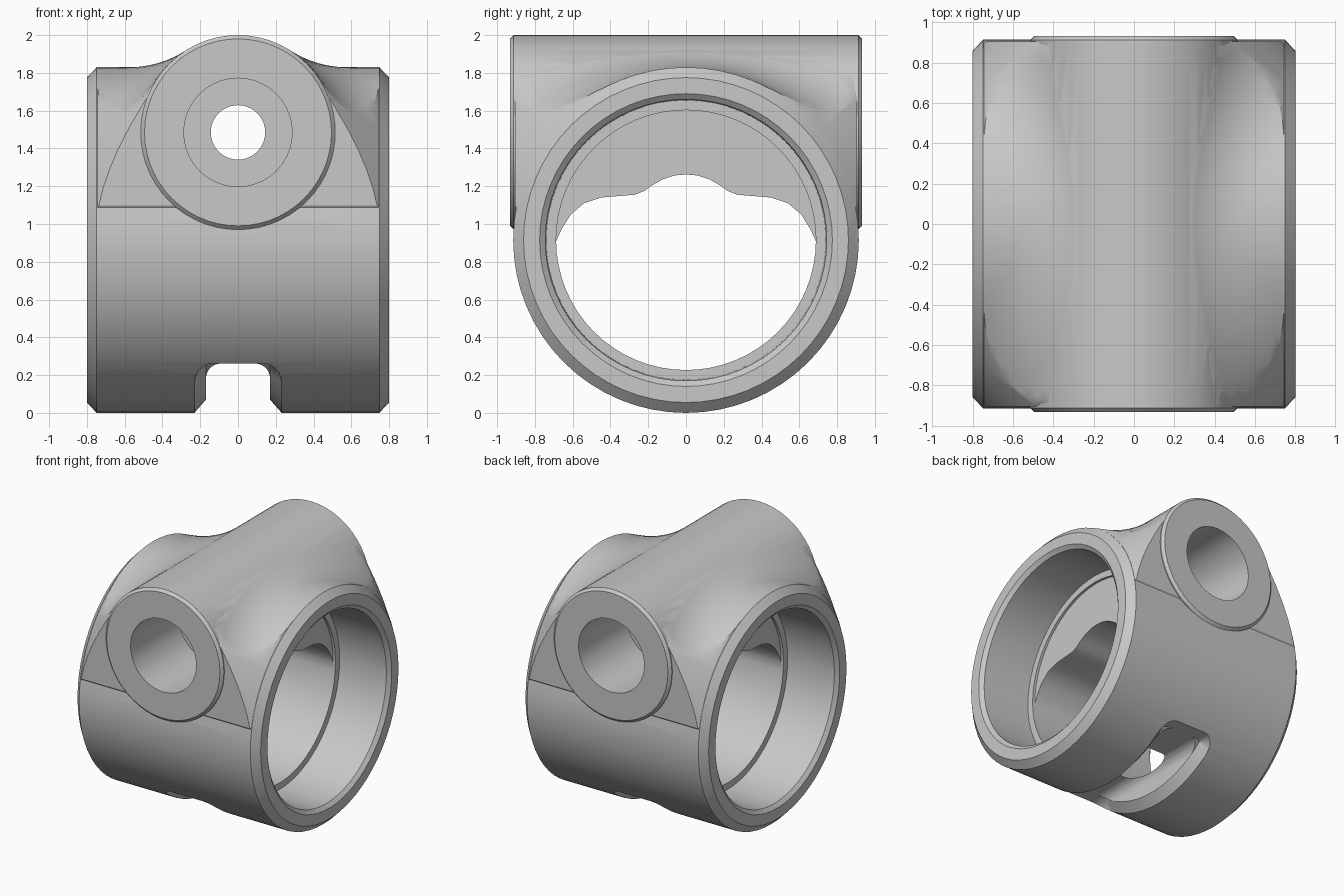
import bpy, bmesh
from math import sin, cos, sqrt, pi, atan2, radians

cube = bpy.data.objects.get("Cube")
if cube:
    bpy.data.objects.remove(cube)

MZ, MR = 0.915, 0.915      # main barrel axis height and radius
BZ, BR = 1.485, 0.515      # cross boss axis height and radius
FR = 0.55                  # blend radius between the two

grey = bpy.data.materials.new("cast grey")
grey.use_nodes = True
grey.diffuse_color = (0.58, 0.58, 0.58, 1)
grey.node_tree.nodes["Principled BSDF"].inputs["Base Color"].default_value = (0.58, 0.58, 0.58, 1)


def loft(name, rings):
    """Solid skinned over closed rings, capped at both ends."""
    bm = bmesh.new()
    rows = [[bm.verts.new(p) for p in ring] for ring in rings]
    n = len(rows[0])
    for a, b in zip(rows, rows[1:]):
        for i in range(n):
            j = (i + 1) % n
            bm.faces.new((a[i], a[j], b[j], b[i]))
    caps = [bm.faces.new(rows[0][::-1]), bm.faces.new(rows[-1])]
    bmesh.ops.triangulate(bm, faces=caps)
    if bm.calc_volume(signed=True) < 0:
        bmesh.ops.reverse_faces(bm, faces=bm.faces)
    mesh = bpy.data.meshes.new(name)
    bm.to_mesh(mesh)
    bm.free()
    ob = bpy.data.objects.new(name, mesh)
    bpy.context.collection.objects.link(ob)
    mesh.materials.append(grey)
    return ob


def turned(name, profile, z, axis, seg):
    """Round solid from (position, radius) pairs along x or y."""
    rings = []
    for d, r in profile:
        circle = [(r * sin(2 * pi * i / seg), z + r * cos(2 * pi * i / seg)) for i in range(seg)]
        rings.append([(d, u, w) if axis == "x" else (u, d, w) for u, w in circle])
    return loft(name, rings)


def prism(name, outline, half, axis):
    return loft(name, [[(s, u, w) if axis == "x" else (u, s, w) for u, w in outline]
                       for s in (-half, half)])


def both(profile):
    """Mirror a half profile, given from the outer end to the middle."""
    return [(-d, r) for d, r in profile] + [(d, r) for d, r in reversed(profile)]


def select(ob):
    bpy.ops.object.select_all(action="DESELECT")
    bpy.context.view_layer.objects.active = ob
    ob.select_set(True)


def boolean(ob, tool, op):
    mod = ob.modifiers.new(op, "BOOLEAN")
    mod.operation, mod.object, mod.solver = op, tool, "EXACT"
    mod.use_self = op == "INTERSECT"
    select(ob)
    bpy.ops.object.modifier_apply(modifier=mod.name)
    bpy.data.objects.remove(tool)


# Blend: rolling-ball fillet swept around the barrel, with the boss crown between
def blend_row(phi):
    def around(x, r):
        return (x, r * sin(phi), MZ + r * cos(phi))

    cz = around(0, MR + FR)[2]
    cx = sqrt((BR + FR) ** 2 - (cz - BZ) ** 2)
    centre = around(cx, MR + FR)
    tilt = atan2(cx, cz - BZ)

    def crown(a, r):
        return (r * sin(a), centre[1], BZ + r * cos(a))

    u = [(p - c) / FR for p, c in zip(around(cx, MR), centre)]
    v = [(p - c) / FR for p, c in zip(crown(tilt, BR), centre)]
    dot = sum(p * q for p, q in zip(u, v))
    ang = atan2(sqrt(1 - dot * dot), dot)
    half = [around(1.3, 0.84), around(1.3, 0.9), around(cx, MR)]
    for i in range(1, 13):
        s0, s1 = sin((1 - i / 12) * ang) / sin(ang), sin(i / 12 * ang) / sin(ang)
        half.append(tuple(c + FR * (s0 * p + s1 * q) for c, p, q in zip(centre, u, v)))
    half += [crown(tilt * (1 - i / 10), BR - 0.01) for i in range(1, 11)]
    return half + [(-x, y, z) for x, y, z in reversed(half[:-1])]


blend = loft("blend", [blend_row(radians(85 * i / 24)) for i in range(-24, 25)])
boolean(blend, prism("end_trim", [(-0.905, -1), (0.905, -1), (0.905, 3), (-0.905, 3)], 2, "x"),
        "INTERSECT")
boolean(blend, turned("cone_trim", both([(0.8, 0.86), (0.3, 1.36)]), MZ, "x", 64), "INTERSECT")

# Barrel, cross boss and blend joined
body = turned("clamp_body", both([(0.8, 0.86), (0.748, MR)]), MZ, "x", 64)
boolean(body, turned("boss", both([(0.932, 0.495), (0.912, BR)]), BZ, "y", 56), "UNION")
boolean(body, blend, "UNION")

# Stepped barrel bore
boolean(body, turned("bore", both([(0.85, 0.775), (0.8, 0.775), (0.775, 0.745), (0.37, 0.74),
                                   (0.37, 0.688)]), MZ, "x", 64), "DIFFERENCE")

# Inner web carrying the cross bore
edge = [(0, 1.262), (0.06, 1.257), (0.12, 1.238), (0.18, 1.205), (0.22, 1.175), (0.27, 1.155),
        (0.33, 1.15), (0.45, 1.14), (0.54, 1.11), (0.61, 1.05), (0.66, 0.97), (0.7, 0.88)]
arc = [(0.8 * sin(radians(a)), MZ + 0.8 * cos(radians(a))) for a in range(90, -91, -6)]
outline = edge + arc + [(-y, z) for y, z in reversed(edge[1:])]
boolean(body, prism("web", outline, 0.35, "x"), "UNION")

# Cross bore with deep counterbores
boolean(body, turned("cross_bore", both([(1, 0.287), (0.33, 0.287), (0.33, 0.144)]), BZ, "y", 40),
        "DIFFERENCE")


# Slot through the underside, with a bevelled outer rim
def slot(w, r):
    side = [(w - r + r * cos(radians(a)), 0.262 - r + r * sin(radians(a))) for a in range(0, 91, 15)]
    pts = [(w, -0.2)] + side
    return prism("slot", pts + [(-x, z) for x, z in reversed(pts)], 1.2, "y")


rim = slot(0.23, 0.1)
boolean(rim, turned("rim_core", both([(0.4, 0.925), (0.24, 0.925), (0.17, 0.845)]), MZ, "x", 64),
        "DIFFERENCE")
boolean(body, rim, "DIFFERENCE")
boolean(body, slot(0.17, 0.08), "DIFFERENCE")

select(body)
bpy.ops.object.shade_smooth_by_angle(angle=radians(30))
